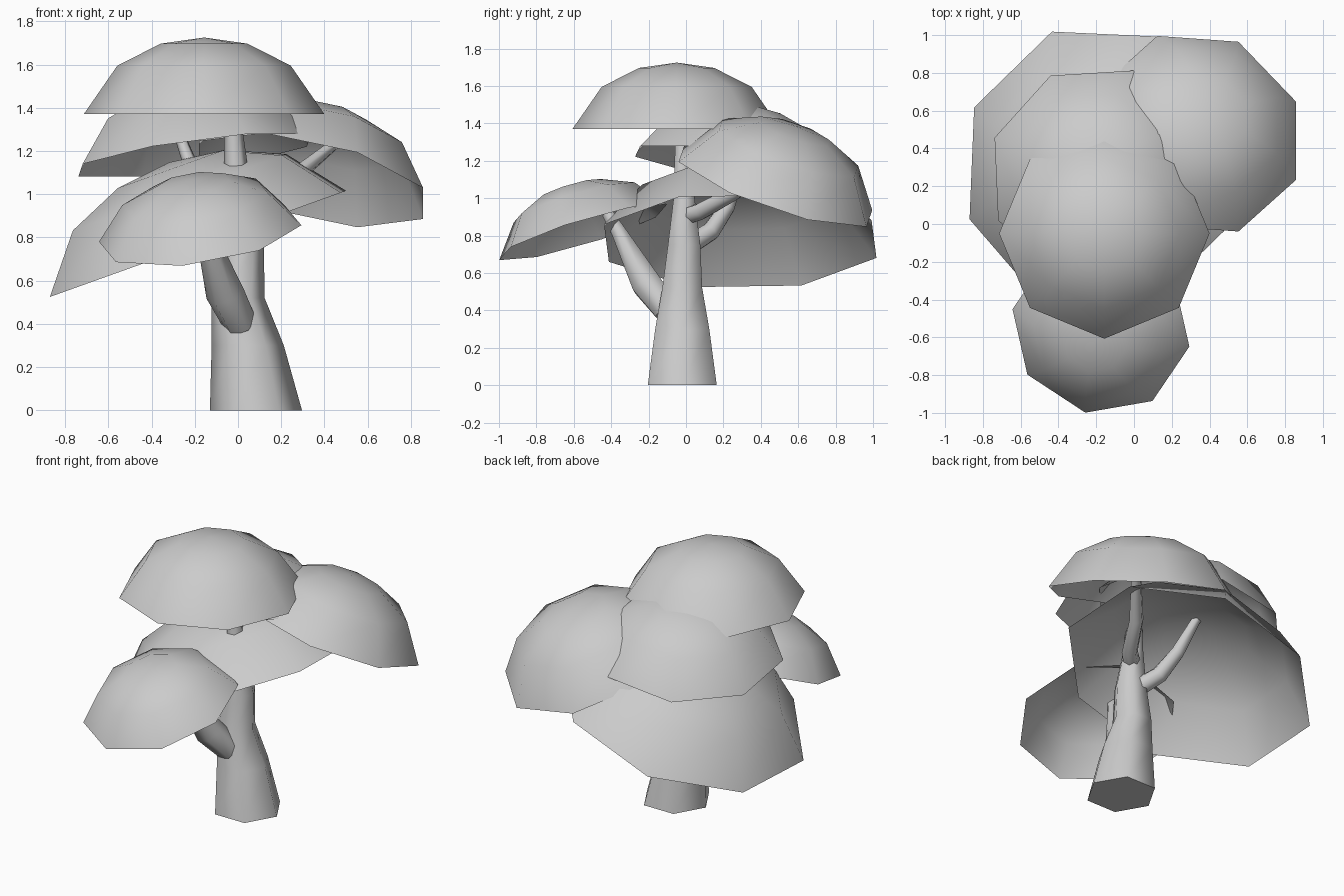
import bpy, bmesh, math
from mathutils import Vector

cube = bpy.data.objects.get("Cube")
if cube:
    bpy.data.objects.remove(cube, do_unlink=True)

# One plain grey for the whole tree
grey = bpy.data.materials.new("plain_grey")
colour = (0.6, 0.6, 0.6, 1)
grey.diffuse_color = colour
grey.use_nodes = True
grey.node_tree.nodes["Principled BSDF"].inputs["Base Color"].default_value = colour


def finish(bm, name, angle):
    mesh = bpy.data.meshes.new(name)
    bm.to_mesh(mesh)
    bm.free()
    mesh.materials.append(grey)
    obj = bpy.data.objects.new(name, mesh)
    bpy.context.collection.objects.link(obj)
    bpy.ops.object.select_all(action="DESELECT")
    obj.select_set(True)
    bpy.context.view_layer.objects.active = obj
    bpy.ops.object.shade_smooth_by_angle(angle=math.radians(angle))


def ring(bm, centre, u, v, radius, sides, turn):
    step = math.tau / sides
    return [bm.verts.new(centre + radius * (math.cos(i * step + turn) * u
                                            + math.sin(i * step + turn) * v))
            for i in range(sides)]


def bridge(bm, low, high):
    for i in range(len(low)):
        j = (i + 1) % len(low)
        bm.faces.new((low[i], low[j], high[j], high[i]))


def canopy(name, centre, normal, radius, height, turn):
    """Open eight-sided dome, tilted so its axis follows normal."""
    c, n = Vector(centre), Vector(normal).normalized()
    u = (Vector((1, 0, 0)) - n.x * n).normalized()
    v = n.cross(u)
    bm = bmesh.new()
    rings = [ring(bm, c + n * height * h, u, v, radius * r, 8, math.radians(turn))
             for r, h in ((1, 0), (0.72, 0.634), (0.36, 0.92))]
    for low, high in zip(rings, rings[1:]):
        bridge(bm, low, high)
    tip = bm.verts.new(c + n * height)
    for i in range(8):
        bm.faces.new((rings[-1][i], rings[-1][(i + 1) % 8], tip))
    finish(bm, name, 80)


def limb(name, points, level=False):
    """Six-sided tapering tube through (x, y, z, radius) points."""
    centres = [Vector(p[:3]) for p in points]
    bm = bmesh.new()
    rings = []
    for i, c in enumerate(centres):
        n = (centres[min(i + 1, len(centres) - 1)] - centres[max(i - 1, 0)]).normalized()
        if level:
            n = Vector((0, 0, 1))
        u = (Vector((1, 0, 0)) - n.x * n).normalized()
        rings.append(ring(bm, c, u, n.cross(u), points[i][3], 6, 0))
    for low, high in zip(rings, rings[1:]):
        bridge(bm, low, high)
    bm.faces.new(rings[0][::-1])
    bm.faces.new(rings[-1])
    finish(bm, name, 65)


# Leaf canopies
canopy("top_canopy", (-0.157, -0.05, 1.37), (0, 0, 1), 0.557, 0.355, 0)
canopy("large_canopy", (-0.185, 0.29, 0.77), (-0.358, 0, 1), 0.775, 0.40, 20)
canopy("upper_back_canopy", (-0.2, 0.27, 1.18), (-0.138, 0.127, 1), 0.578, 0.32, 25)
canopy("left_canopy", (0.338, 0.478, 1.065), (0.233, 0.345, 1), 0.575, 0.345, 22.5)
canopy("front_canopy", (-0.175, -0.55, 0.818), (-0.146, -0.306, 1), 0.48, 0.265, 35)

# Trunk and branches
limb("trunk", [(0.083, -0.02, 0, 0.213), (0.045, -0.02, 0.3, 0.167),
               (0, -0.02, 0.52, 0.123), (0.02, -0.01, 0.75, 0.1),
               (0, -0.01, 1, 0.065), (-0.02, -0.02, 1.27, 0.045),
               (-0.06, -0.03, 1.6, 0.03)], level=True)
limb("front_branch", [(0.01, -0.1, 0.4, 0.08), (-0.06, -0.21, 0.54, 0.09),
                      (-0.15, -0.36, 0.82, 0.045), (-0.17, -0.42, 0.92, 0.035)])
limb("left_branch", [(0, -0.01, 0.9, 0.05), (0.1, 0.08, 0.93, 0.05),
                     (0.2, 0.26, 1.03, 0.045), (0.52, 0.64, 1.29, 0.02)])
limb("back_branch", [(0, 0, 0.74, 0.06), (-0.09, 0.13, 0.82, 0.055),
                     (-0.15, 0.22, 0.95, 0.045), (-0.27, 0.33, 1.27, 0.025)])
